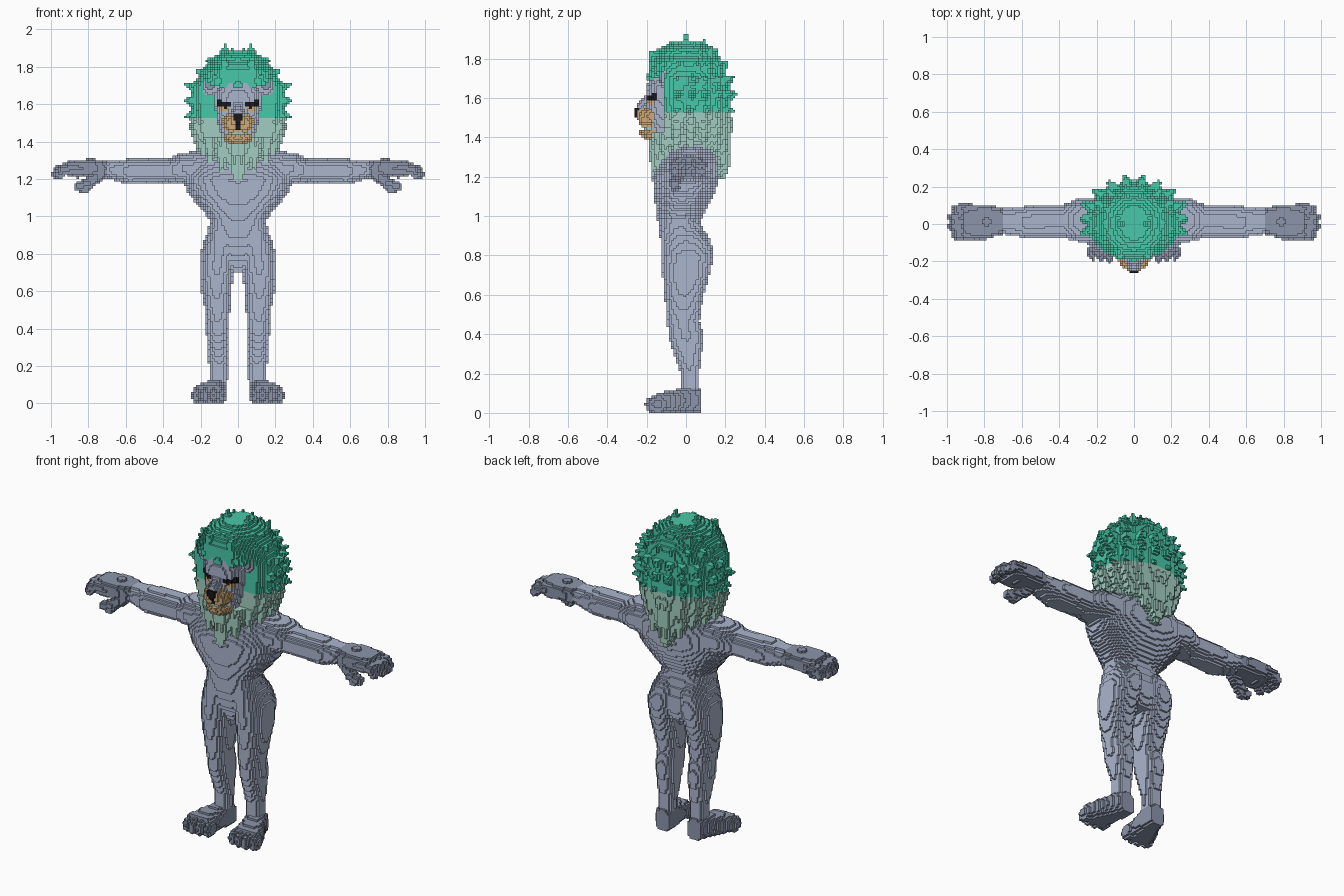
import bpy, math, random
from mathutils import Vector

if "Cube" in bpy.data.objects:
    bpy.data.objects.remove(bpy.data.objects["Cube"])

random.seed(4)
V = 0.0125          # voxel edge
vox = {}            # (i, j, k) -> part name; only x > 0 is filled, then mirrored


def srgb(r, g, b):
    f = lambda c: c / 12.92 if c <= 0.04045 else ((c + 0.055) / 1.055) ** 2.4
    return (f(r / 255), f(g / 255), f(b / 255), 1)


COLOURS = {
    "grey fur": srgb(171, 182, 206), "dark paw grey": srgb(140, 149, 170),
    "green mane": srgb(72, 200, 168), "pale green mane": srgb(162, 206, 193),
    "tan muzzle": srgb(205, 168, 120), "black": srgb(24, 24, 28),
}
NAMES = list(COLOURS)
MATS = []
for n, c in COLOURS.items():
    m = bpy.data.materials.new(n)
    m.diffuse_color = c
    m.use_nodes = True
    m.node_tree.nodes["Principled BSDF"].inputs["Base Color"].default_value = m.diffuse_color
    MATS.append(m)


def fill(part, lo, hi, inside):
    """Set every voxel in the box whose centre passes the test."""
    r = [range(math.floor(a / V) - 1, math.ceil(b / V) + 1) for a, b in zip(lo, hi)]
    for i in r[0]:
        for j in r[1]:
            for k in r[2]:
                if i >= 0 and k >= 0 and inside((i + .5) * V, (j + .5) * V, (k + .5) * V):
                    vox[i, j, k] = part


def loft(part, axis, stations, n=2.2):
    """Rounded sections along an axis: (t, centre a, radius a, centre b, radius b)."""
    A, B = {0: (1, 2), 1: (0, 2), 2: (0, 1)}[axis]
    st = sorted(stations)

    def section(t):
        for p, q in zip(st, st[1:]):
            if p[0] <= t <= q[0]:
                f = (t - p[0]) / (q[0] - p[0])
                return [u + (w - u) * f for u, w in zip(p, q)]

    k = math.floor(st[0][0] / V)
    while k * V < st[-1][0]:
        t = (k + .5) * V
        s = section(t)
        if s:
            lo, hi = [0] * 3, [0] * 3
            lo[axis] = hi[axis] = t
            lo[A], hi[A], lo[B], hi[B] = s[1] - s[2], s[1] + s[2], s[3] - s[4], s[3] + s[4]
            fill(part, lo, hi, lambda *p: abs(p[axis] - t) < V / 2 and
                 abs((p[A] - s[1]) / s[2]) ** n + abs((p[B] - s[3]) / s[4]) ** n <= 1)
        k += 1


def ball(part, c, r):
    fill(part, [a - b for a, b in zip(c, r)], [a + b for a, b in zip(c, r)],
         lambda *p: sum(((p[m] - c[m]) / r[m]) ** 2 for m in range(3)) <= 1)


def limb(part, a, b, ra, rb):
    """Tapered rod with round ends."""
    a, b = Vector(a), Vector(b)
    d, R = b - a, max(ra, rb)

    def inside(*p):
        q = Vector(p) - a
        t = min(1, max(0, q.dot(d) / d.length_squared))
        return (q - d * t).length <= ra + (rb - ra) * t
    fill(part, [min(u, w) - R for u, w in zip(a, b)], [max(u, w) + R for u, w in zip(a, b)], inside)


# Torso: hips, narrow waist, wide chest
loft("torso", 2, [(.70, 0, .07, .01, .08), (.80, 0, .17, .005, .115), (.90, 0, .165, -.02, .115),
                  (.98, 0, .15, -.035, .11), (1.05, 0, .205, -.02, .135), (1.12, 0, .265, -.01, .155),
                  (1.2, 0, .30, 0, .17), (1.27, 0, .30, .015, .15), (1.32, 0, .27, .025, .125),
                  (1.36, 0, .2, .03, .10)], 2.4)
# Legs
loft("leg", 2, [(.08, .105, .048, .022, .046), (.2, .105, .05, .02, .046), (.3, .106, .056, .01, .07),
                (.38, .108, .062, .002, .09), (.47, .108, .063, -.015, .083), (.6, .115, .08, -.01, .1),
                (.7, .115, .09, 0, .12), (.8, .105, .097, .01, .132), (.88, .092, .086, 0, .125),
                (.96, .08, .065, -.03, .1)])
# Feet with four toes, turned slightly outward
loft("foot", 1, [(-.155, .16, .085, .05, .05), (-.08, .145, .078, .056, .056), (0, .118, .06, .065, .065),
                 (.05, .108, .052, .065, .065), (.072, .107, .044, .06, .058)], 3)
for i in range(4):
    ball("foot", (.085 + i * .046, -.145 - .012 * (i in (1, 2)), .042), (.024, .05, .042))
# Arms
loft("arm", 0, [(.2, .02, .12, 1.25, .10), (.3, .02, .115, 1.255, .085), (.38, .015, .09, 1.245, .064),
                (.48, .015, .09, 1.242, .068), (.58, .01, .085, 1.24, .07), (.65, .012, .075, 1.245, .055),
                (.72, .015, .065, 1.255, .046)])
# Hands with curled fingers and a thumb
loft("hand", 0, [(.70, .015, .07, 1.255, .047), (.78, .012, .092, 1.26, .047), (.86, .01, .092, 1.255, .05),
                 (.91, .01, .085, 1.255, .042)], 2.6)
for i in range(4):
    y = -.058 + i * .046
    e = .974 - .02 * (i in (0, 3))
    limb("hand", (.87, y, 1.265), (e - .02, y, 1.25), .028, .027)
    limb("hand", (e - .02, y, 1.25), (e, y, 1.225), .027, .024)
limb("hand", (.74, -.03, 1.225), (.80, -.055, 1.175), .035, .03)
limb("hand", (.80, -.055, 1.175), (.855, -.06, 1.16), .03, .024)
ball("hand", (.82, -.055, 1.145), (.03, .025, .026))

# Mane core, with a pointed beard in front and a point behind
loft("mane", 2, [(1.19, 0, .03, .025, .18), (1.25, 0, .08, .02, .19), (1.3, 0, .14, .02, .19),
                 (1.36, 0, .19, .02, .195), (1.5, 0, .24, .025, .2), (1.6, 0, .25, .02, .205),
                 (1.7, 0, .24, .005, .2), (1.78, 0, .20, .0, .19), (1.84, 0, .15, .0, .15),
                 (1.885, 0, .07, .01, .09)])
# Mane tufts sweeping outward and up
for lat, count in ((-.25, 7), (.05, 7), (.35, 7), (.65, 6), (.95, 5), (1.25, 3)):
    for i in range(count):
        az = math.radians(-50 + 140 * (i + .5 + random.uniform(-.15, .15)) / count)
        d = (math.cos(az) * math.cos(lat), math.sin(az) * math.cos(lat), math.sin(lat))
        g = random.uniform(.94, 1.03)
        base = [c + r * u * .72 for c, r, u in zip((0, .025, 1.6), (.27, .22, .28), d)]
        tip = [c + r * u * g for c, r, u in zip((0, .025, 1.605), (.295, .24, .30), d)]
        limb("mane", base, tip, .058, .008)
limb("mane", (.06, .0, 1.82), (.07, .0, 1.915), .055, .008)
limb("mane", (.08, -.14, 1.76), (.07, -.17, 1.82), .05, .02)
# Hanging strands around the neck
for i in range(9):
    az = math.radians(-85 + 170 * i / 8)
    x, y = math.cos(az), math.sin(az)
    end = 1.34 - .13 * abs(y) ** 4 + random.uniform(-.02, .02)
    limb("mane", (.225 * x, .02 + .18 * y, 1.48), (.2 * x, .02 + .185 * y, end), .036, .012)
# Clear the mane away from the face
for p in [p for p, part in vox.items() if part == "mane"]:
    x, y, z = [(c + .5) * V for c in p]
    if y < -.112 and 1.43 < z < 1.68 + .25 * max(0, x - .04):
        del vox[p]

# Face, muzzle, chin and nose bridge
loft("face", 2, [(1.4, 0, .08, -.1, .08), (1.5, 0, .11, -.1, .095), (1.6, 0, .125, -.1, .1),
                 (1.66, 0, .125, -.1, .097), (1.71, 0, .10, -.1, .085)], 2.7)
limb("face", (0, -.165, 1.62), (0, -.232, 1.535), .032, .032)
ball("muzzle", (0, -.165, 1.505), (.088, .085, .06))
ball("muzzle", (.035, -.2, 1.49), (.04, .045, .04))
ball("muzzle", (0, -.17, 1.42), (.075, .065, .036))
ball("muzzle", (0, -.235, 1.525), (.036, .033, .026))
# Brow ridges and ears
limb("face", (.04, -.185, 1.605), (.10, -.165, 1.615), .016, .014)
ball("ear", (.15, -.105, 1.70), (.042, .03, .052))


def colour(part, x, y, z):
    """Colour rule for each part; x is the distance from the middle."""
    if part in ("hand", "foot"):
        return "dark paw grey"
    if part == "mane":
        return "green mane" if z > 1.52 else "pale green mane"
    if part == "ear":
        inner = (x - .15) ** 2 + (z - 1.7) ** 2 < .02 ** 2 and y < -.11
        return "dark paw grey" if inner else "grey fur"
    if part in ("face", "muzzle") and y < -.12:
        if y < -.215 and 1.465 < z < 1.55 and x < .008 + .38 * max(0, z - 1.485):
            return "black"                       # nose
        if .035 < x < .11 and 1.592 < z < 1.602 + .2 * x:
            return "black"                       # brow line
        if .045 < x < .1 and 1.565 < z <= 1.592:
            return "black" if .058 < x < .075 and z > 1.575 else "tan muzzle"
        if x < .055 and 1.437 < z < 1.455:
            return "pale green mane"             # mouth gap
        if part == "muzzle":
            return "tan muzzle"
    return "grey fur"


# Mirror, then build one mesh per part from the exposed voxel faces
for (i, j, k), part in list(vox.items()):
    vox[-1 - i, j, k] = part
SIDES = []
for ax in range(3):
    for s in (0, 1):
        u, w = (ax + 1) % 3, (ax + 2) % 3
        quad = []
        for a, b in ((0, 0), (1, 0), (1, 1), (0, 1)):
            q = [0, 0, 0]
            q[ax], q[u], q[w] = s, a, b
            quad.append(q)
        step = [0, 0, 0]
        step[ax] = 2 * s - 1
        SIDES.append((step, quad if s else quad[::-1]))

PAIRED = ("leg", "foot", "arm", "hand", "ear")
groups = {}
for p, part in vox.items():
    name = part if part not in PAIRED else ("left_" if p[0] >= 0 else "right_") + part
    groups.setdefault(name, []).append((p, part))

for name, cells in groups.items():
    verts, faces, mats = {}, [], []
    for (i, j, k), part in cells:
        idx = NAMES.index(colour(part, abs((i + .5) * V), (j + .5) * V, (k + .5) * V))
        for (a, b, c), quad in SIDES:
            if (i + a, j + b, k + c) not in vox:
                faces.append([verts.setdefault((i + q[0], j + q[1], k + q[2]), len(verts)) for q in quad])
                mats.append(idx)
    me = bpy.data.meshes.new(name)
    me.from_pydata([(a * V, b * V, c * V) for a, b, c in verts], [], faces)
    used = sorted(set(mats))
    for m in used:
        me.materials.append(MATS[m])
    for f, m in zip(me.polygons, mats):
        f.material_index = used.index(m)
    bpy.context.collection.objects.link(bpy.data.objects.new(name, me))
